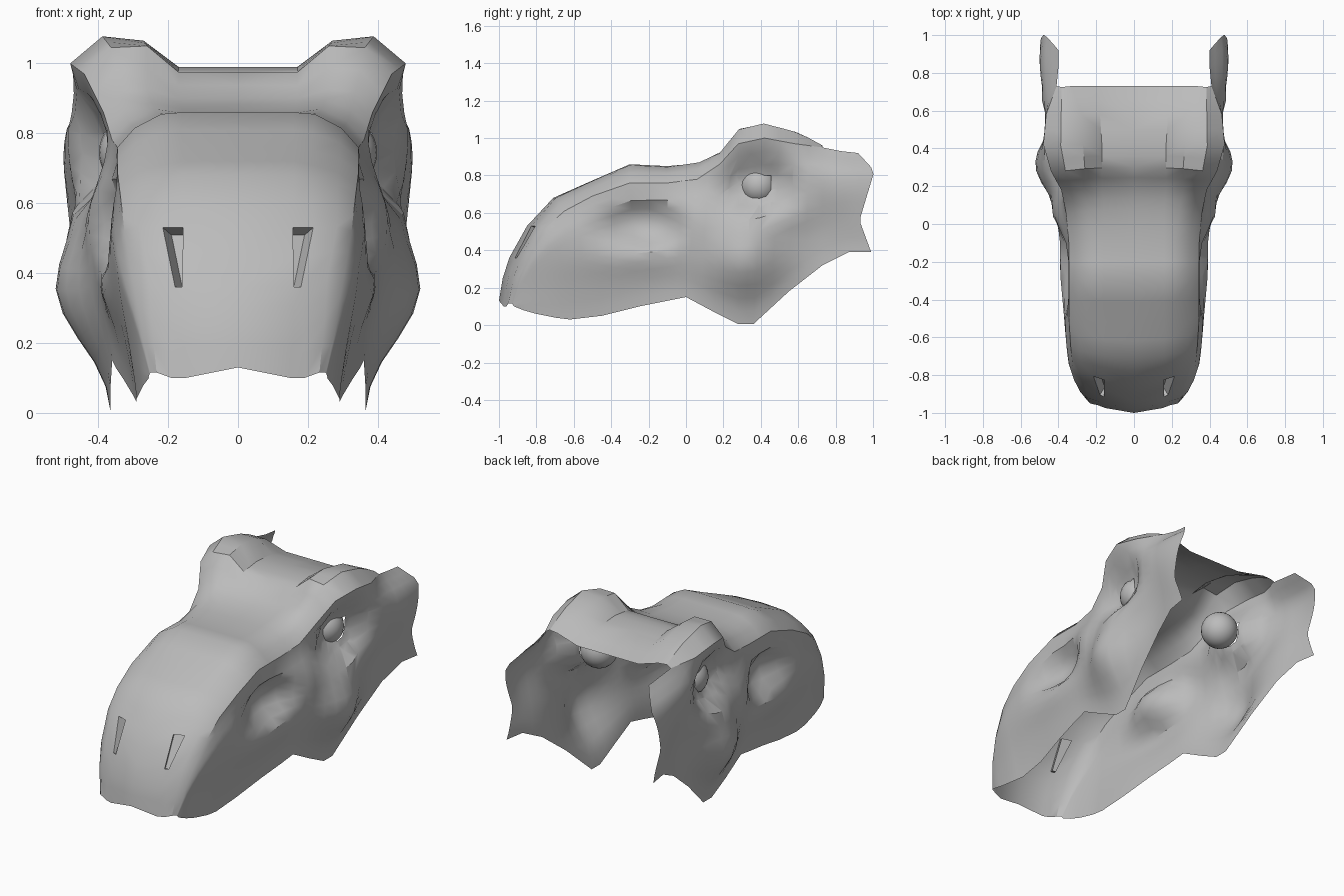
import bpy, bmesh, math
from mathutils import Vector

if "Cube" in bpy.data.objects:
    bpy.data.objects.remove(bpy.data.objects["Cube"])

# One grey material for everything
grey = bpy.data.materials.new("plain grey")
grey.use_nodes = True
color = (0.5, 0.5, 0.5, 1)
grey.diffuse_color = color
grey.node_tree.nodes["Principled BSDF"].inputs["Base Color"].default_value = color

# Rails running from the lip to the back of the head
centre_rail = [(-1, .13), (-.98, .25), (-.945, .36), (-.85, .53), (-.71, .68), (-.53, .76), (-.3, .86),
               (-.1, .85), (.08, .865), (.19, .9), (.3, .975), (.42, .99), (.58, .97), (.73, .92)]
inner_x = [.15, .16, .16, .157, .16, .16, .16, .16, .16, .17, .17, .17, .18, .2]
ridge_rail = [(.19, .1), (.19, .24), (.18, .36), (.215, .53), (.21, .67), (.21, .75), (.22, .855), (.22, .845),
              (.24, .87), (.26, .925), (.26, 1.05), (.27, 1.065), (.28, 1.035), (.33, .96)]
shoulder_rail = [(.25, -.93, .115), (.28, -.89, .27), (.305, -.83, .4), (.325, -.75, .52), (.335, -.65, .61),
                 (.345, -.5, .69), (.345, -.3, .76), (.345, -.1, .76), (.36, .06, .78), (.385, .18, .86),
                 (.44, .28, .97), (.48, .42, 1), (.465, .58, .97), (.41, .73, .95), (.4, .83, .93), (.4, .92, .92)]
lower_rail = [(.255, -.92, .1), (.27, -.87, .08), (.28, -.8, .06), (.29, -.7, .04), (.29, -.62, .03),
              (.3, -.45, .05), (.33, -.25, .1), (.35, -.1, .13), (.36, 0, .15), (.365, .15, .07),
              (.365, .28, .005), (.365, .36, .005), (.4, .55, .18), (.43, .73, .32), (.46, .87, .39), (.48, .99, .39)]

# Swellings and hollows of the cheek: y, z, radius y, radius z, push
relief = [(.3, .35, .19, .19, .125),    # cheekbone
          (.42, .57, .17, .07, .03),    # rim below the eye
          (.84, .77, .33, .22, .08),    # rear flare
          (.39, .77, .19, .17, -.1),    # eye socket
          (-.5, .42, .4, .22, .04),     # muzzle bulge
          (.03, .56, .15, .14, .06),    # bulge before the eye
          (-.22, .54, .19, .105, -.085),  # cheek hollow
          (-.2, .36, .25, .09, .03)]    # jaw ridge
ROWS = 14


def refine(rail):
    """Insert a midpoint in every rail segment."""
    out = [Vector(rail[0])]
    for a, b in zip(rail, rail[1:]):
        out += [(Vector(a) + Vector(b)) / 2, Vector(b)]
    return out


def jag(t):
    """Zigzag of the rear edge, from top to bottom."""
    keys = [(0, 0), (.18, .075), (.68, -.04), (1, 0)]
    for (a, p), (b, q) in zip(keys, keys[1:]):
        if t <= b:
            return p + (q - p) * (t - a) / (b - a)
    return 0


def side_point(top, low, t, rear):
    p = top.lerp(low, t)
    p.y += jag(t) * rear
    fade = min(1, 6 * t, 6 * (1 - t))
    for y, z, ry, rz, push in relief:
        d = ((p.y - y) / ry) ** 2 + ((p.z - z) / rz) ** 2
        p.x += push * fade * math.exp(-d * d if push < 0 else -d)
    return p


def cut_eye_hole(bm, y, z, r):
    """Slice the socket along a flat-topped polygon and remove the inside."""
    planes = [(math.pi / 2, r * .85)] + [(math.pi * k / 5, r) for k in range(5, 11)]
    normals = [(Vector((0, math.cos(a), math.sin(a))), d) for a, d in planes]
    centre = Vector((0, y, z))

    def near():
        return [f for f in bm.faces if f.calc_center_median().x > .3
                and (f.calc_center_median() - centre).yz.length < 2.2 * r]
    for n, d in normals:
        faces = near()
        geom = faces + list({e for f in faces for e in f.edges}) + list({v for f in faces for v in f.verts})
        bmesh.ops.bisect_plane(bm, geom=geom, plane_co=centre + n * d, plane_no=n, dist=1e-5)
    inside = [f for f in near()
              if all((f.calc_center_median() - centre).dot(n) < d for n, d in normals)]
    bmesh.ops.delete(bm, geom=inside, context='FACES')


def finish(obj, angle):
    obj.data.materials.append(grey)
    bpy.ops.object.select_all(action='DESELECT')
    obj.select_set(True)
    bpy.context.view_layer.objects.active = obj
    bpy.ops.object.shade_smooth_by_angle(angle=math.radians(angle))


# Half of the open head shell
bm = bmesh.new()
centre, ridge = refine(centre_rail), refine(ridge_rail)
inner = refine([(x, 0) for x in inner_x])
shoulder, lower = refine(shoulder_rail), refine(lower_rail)
columns = []
for i, (top, low) in enumerate(zip(shoulder, lower)):
    column = []
    if i < len(centre):
        c, k = centre[i], ridge[i]
        z_in = c.y if i else k.y
        for x, z in ((0, c.y), (inner[i].x, z_in), (k.x, k.y)):
            column.append(Vector((x, c.x + (top.y - c.x) * (x / top.x) ** 2, z)))
        # Extra point rounding the edge between roof and side, fullest on the brow
        brow = max(0, 1 - abs(top.y - .42) / .3)
        column.append((column[-1] + top) / 2 + Vector((.013, -.005, .008 + .037 * brow ** .5)))
    else:
        column = [None] * 4
    rear = max(0, 1 - (len(shoulder) - 1 - i) / 3)
    column += [side_point(top, low, r / ROWS, rear) for r in range(ROWS + 1)]
    columns.append([p and bm.verts.new(p) for p in column])

nostril = []
for i, (a, b) in enumerate(zip(columns, columns[1:])):
    for j in range(len(a) - 1):
        quad = (a[j], a[j + 1], b[j + 1], b[j])
        if all(quad):
            face = bm.faces.new(quad)
            if j == 1 and i in (4, 5):
                nostril.append(face)
bm.normal_update()

# Sunken nostril with a slanted floor
inward = -nostril[0].normal.copy()
floor = bmesh.ops.extrude_face_region(bm, geom=nostril)["geom"]
bmesh.ops.delete(bm, geom=nostril, context='FACES')
for v in (g for g in floor if isinstance(g, bmesh.types.BMVert)):
    v.co += inward * .05 + Vector((-.008, 0, 0))

cut_eye_hole(bm, .39, .745, .065)
mesh = bpy.data.meshes.new("head_shell")
bm.to_mesh(mesh)
bm.free()
head = bpy.data.objects.new("head_shell", mesh)
bpy.context.collection.objects.link(head)
finish(head, 32)
mirror = head.modifiers.new("Mirror", 'MIRROR')
mirror.use_clip = True
mirror.merge_threshold = .001

# Eyeballs behind the socket openings
for name, side in (("left_eye", 1), ("right_eye", -1)):
    bpy.ops.mesh.primitive_uv_sphere_add(segments=24, ring_count=16, radius=.103,
                                         location=(side * .295, .39, .745))
    eye = bpy.context.object
    eye.name = name
    finish(eye, 40)
